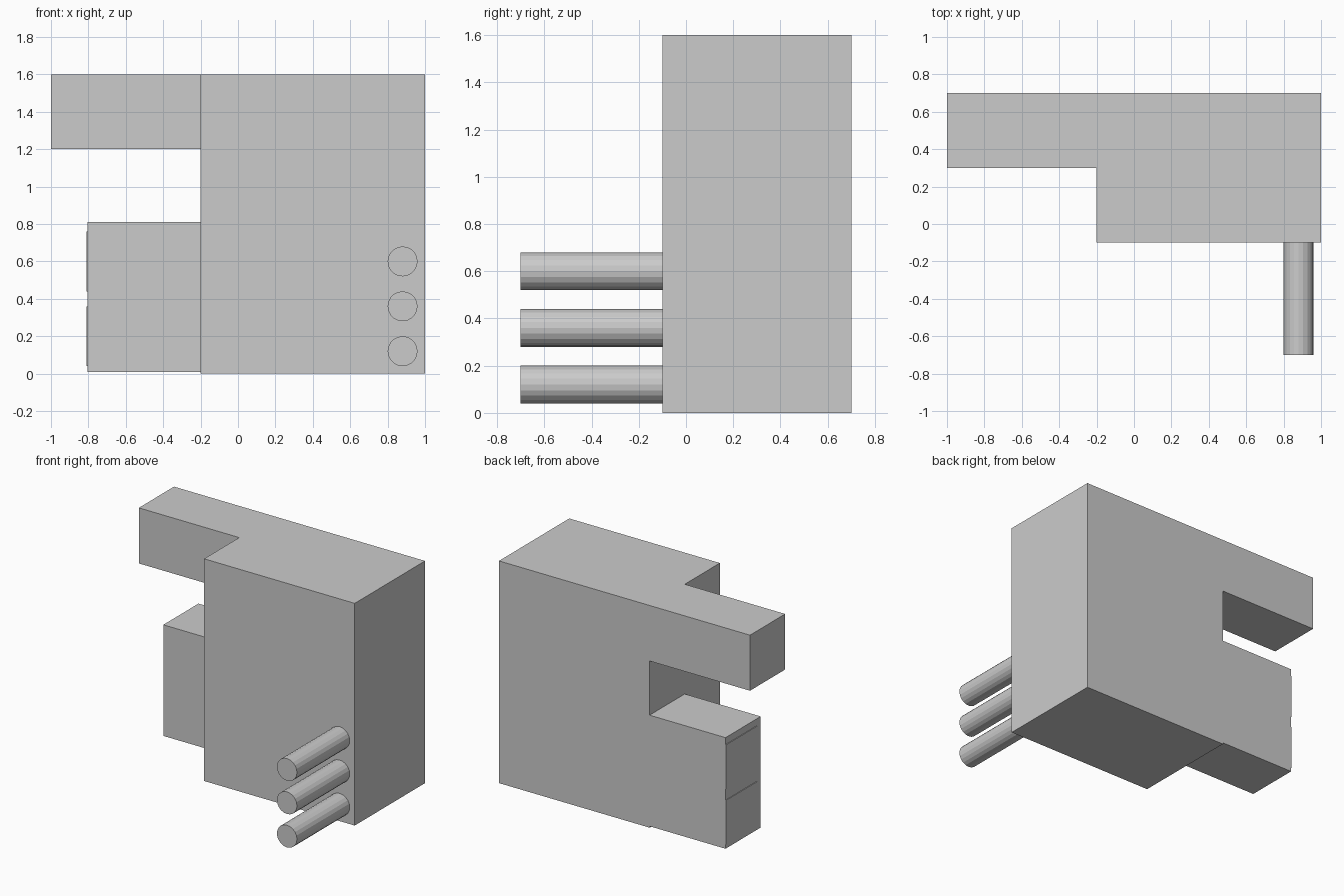
import bpy
import math

if "Cube" in bpy.data.objects:
    bpy.data.objects.remove(bpy.data.objects["Cube"])


def box(name, lo, hi):
    """Axis-aligned box between two corners."""
    x, y, z = [(a + b) / 2 for a, b in zip(lo, hi)]
    bpy.ops.mesh.primitive_cube_add(size=1, location=(x, y, z))
    ob = bpy.context.object
    ob.name = name
    ob.scale = [b - a for a, b in zip(lo, hi)]
    bpy.ops.object.transform_apply(location=False, rotation=False, scale=True)
    return ob


# Main block with the two arms reaching out on the left, flush at the back
box("main_body", (-0.2, -0.1, 0.0), (1.0, 0.7, 1.6))
box("upper_arm", (-1.0, 0.3, 1.2), (-0.2, 0.7, 1.6))
box("lower_block", (-0.805, 0.3, 0.01), (-0.2, 0.7, 0.81))

# Thin raised panels on the end of the lower block
for i, z in enumerate((0.04, 0.44)):
    box(f"end_panel_{i + 1}", (-0.81, 0.345, z), (-0.805, 0.7, z + 0.32))

# Three round pins on the front
for i, z in enumerate((0.12, 0.36, 0.60)):
    bpy.ops.mesh.primitive_cylinder_add(
        vertices=20, radius=0.08, depth=0.6,
        location=(0.88, -0.4, z), rotation=(math.pi / 2, 0, 0))
    bpy.context.object.name = f"front_pin_{i + 1}"
